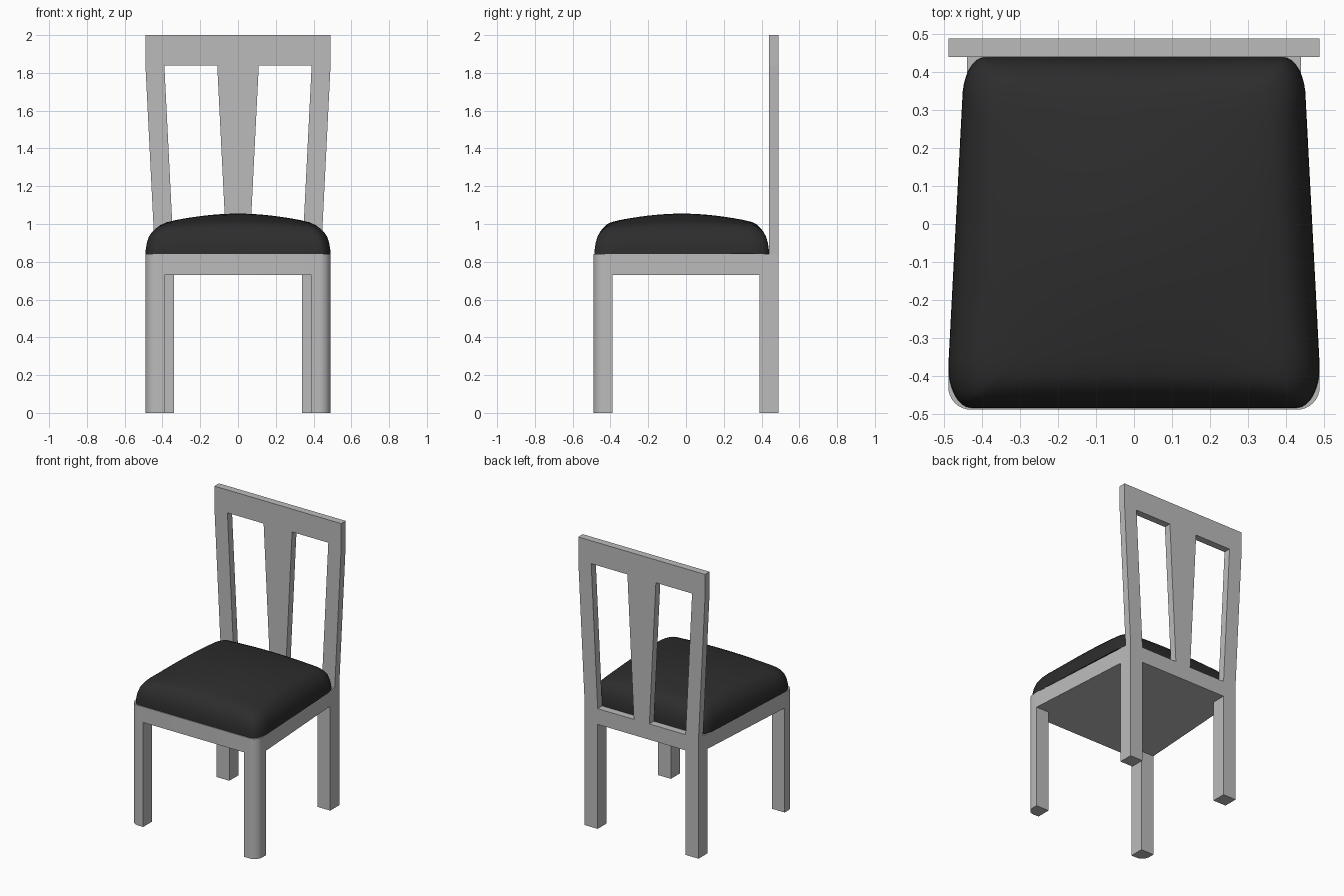
import bpy, bmesh, math
from mathutils import Vector

cube = bpy.data.objects.get("Cube")
if cube:
    bpy.data.objects.remove(cube, do_unlink=True)


def material(name, rgb):
    m = bpy.data.materials.new(name)
    m.use_nodes = True
    m.diffuse_color = (*rgb, 1)
    m.node_tree.nodes["Principled BSDF"].inputs["Base Color"].default_value = (*rgb, 1)
    return m


GREY = material("grey_paint", (0.5, 0.5, 0.5))
BLACK = material("black_upholstery", (0.026, 0.026, 0.026))


def finish(name, bm, mat):
    bmesh.ops.recalc_face_normals(bm, faces=bm.faces)
    mesh = bpy.data.meshes.new(name)
    bm.to_mesh(mesh)
    bm.free()
    mesh.materials.append(mat)
    ob = bpy.data.objects.new(name, mesh)
    bpy.context.collection.objects.link(ob)
    bpy.ops.object.select_all(action="DESELECT")
    ob.select_set(True)
    bpy.context.view_layer.objects.active = ob
    bpy.ops.object.shade_smooth_by_angle(angle=math.radians(35))
    return ob


def extrude(name, points, offset, mat=GREY):
    """Solid made by sweeping a flat outline along an offset."""
    bm = bmesh.new()
    face = bm.faces.new([bm.verts.new(p) for p in points])
    ext = bmesh.ops.extrude_face_region(bm, geom=[face])
    moved = [v for v in ext["geom"] if isinstance(v, bmesh.types.BMVert)]
    bmesh.ops.translate(bm, vec=Vector(offset), verts=moved)
    return finish(name, bm, mat)


def front_corner(sx, z, r=0.06, n=8):
    """Rounded front corner, running from the side to the front edge."""
    return [(sx * (W - r + r * math.cos(a)), -W + r - r * math.sin(a), z)
            for a in (math.pi / 2 * i / n for i in range(n + 1))]


W, B, T = 0.49, 0.44, 0.1          # front half width, back half width, leg size
RAIL, SEAT, RAIL_TOP = 0.73, 0.84, 1.84

# Legs
for side, sx in (("left", 1), ("right", -1)):
    inner = [(sx * (W - T), -W, 0), (sx * (W - T), T - W, 0), (sx * W, T - W, 0)]
    extrude(f"front_leg_{side}", front_corner(sx, 0) + inner, (0, 0, RAIL))
    extrude(f"back_leg_{side}",
            [(sx * x, y, 0) for x, y in ((B - T, W - T), (B, W - T), (B, W), (B - T, W))],
            (0, 0, RAIL))

# Seat frame: tapered slab with rounded front corners
half = [(B, W, RAIL), (B, W - T, RAIL), (W, T - W, RAIL)] + front_corner(1, RAIL)
extrude("seat_frame", half + [(-x, y, z) for x, y, z in reversed(half)],
        (0, 0, SEAT - RAIL))

# Backrest: top rail, two flared posts and a flared centre splat
def back_part(name, pts):
    extrude(name, [(x, W, z) for x, z in pts], (0, -0.05, 0))


back_part("back_top_rail", [(-W, RAIL_TOP), (W, RAIL_TOP), (W, 2), (-W, 2)])
back_part("back_splat", [(-0.06, SEAT), (0.06, SEAT), (0.11, RAIL_TOP), (-0.11, RAIL_TOP)])
for side, sx in (("left", 1), ("right", -1)):
    back_part(f"back_post_{side}", [(sx * (B - T), SEAT), (sx * B, SEAT),
                                    (sx * W, RAIL_TOP), (sx * (W - T), RAIL_TOP)])

# Cushion: nested rings of a rounded tapered outline, raised into a dome
def cushion_outline():
    pts = []
    rx, ry, n = 0.06, 0.11, 8
    for cx, cy, start in ((0.393, 0.33, 0), (-0.393, 0.33, 1),
                          (-0.43, -0.375, 2), (0.43, -0.375, 3)):
        for i in range(n + 1):
            a = math.pi / 2 * (start + i / n)
            pts.append((cx + rx * math.cos(a), cy + ry * math.sin(a)))
    # subdivide the long sides for an even dome
    out = []
    for k, p in enumerate(pts):
        out.append(p)
        q = pts[(k + 1) % len(pts)]
        if math.dist(p, q) > 0.3:
            out += [(p[0] + (q[0] - p[0]) * t / 12, p[1] + (q[1] - p[1]) * t / 12)
                    for t in range(1, 12)]
    return out


RIM = [(1, 0.84), (0.997, 0.865), (0.985, 0.9), (0.965, 0.93), (0.935, 0.952),
       (0.9, 0.967), (0.86, 0.977), (0.8, 0.983)]
RIM += [(s / 10, 0.985) for s in range(7, 0, -1)]
CY = -0.022


def dome(x, y):
    return 0.07 * math.cos(math.pi * x / 1.0) * math.cos(math.pi * (y - CY) / 1.0)


bm = bmesh.new()
outline = cushion_outline()
rings = []
for k, (s, z) in enumerate(RIM):
    ring = []
    for x, y in outline:
        px, py = x * s, CY + (y - CY) * s
        lift = dome(px, py) * min(1, (1 - s) / 0.15)
        ring.append(bm.verts.new((px, py, z + lift)))
    rings.append(ring)
count = len(outline)
for a, b in zip(rings, rings[1:]):
    for i in range(count):
        j = (i + 1) % count
        bm.faces.new((a[i], a[j], b[j], b[i]))
top = bm.verts.new((0, CY, 0.985 + dome(0, CY)))
for i in range(count):
    bm.faces.new((rings[-1][i], rings[-1][(i + 1) % count], top))
bm.faces.new(rings[0])
finish("seat_cushion", bm, BLACK)
